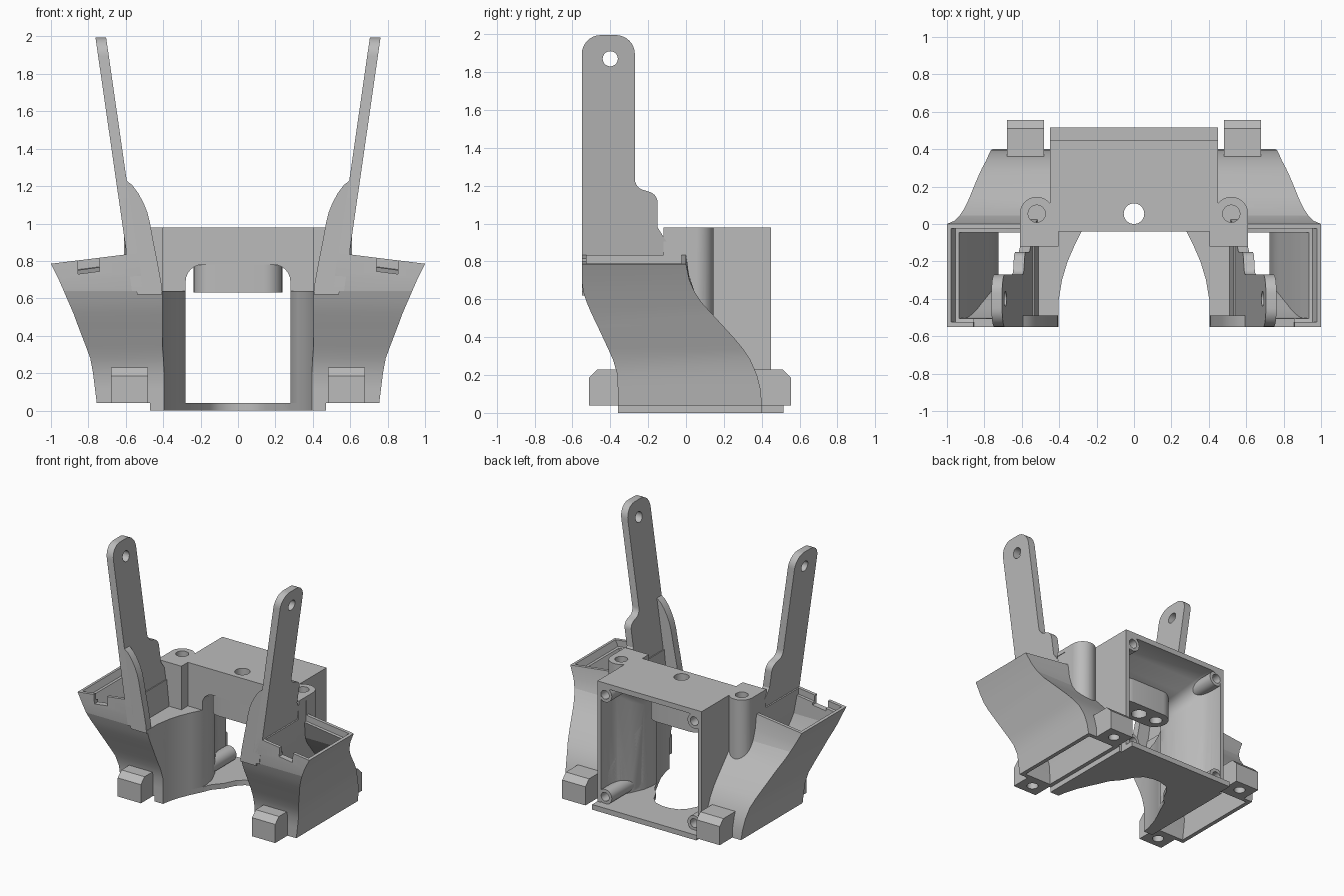
import bpy, bmesh, math
from mathutils import Matrix

if "Cube" in bpy.data.objects:
    bpy.data.objects.remove(bpy.data.objects["Cube"], do_unlink=True)

grey = bpy.data.materials.new("plain_grey")
grey.use_nodes = True
grey.diffuse_color = (0.5, 0.5, 0.5, 1)
grey.node_tree.nodes["Principled BSDF"].inputs["Base Color"].default_value = (0.5, 0.5, 0.5, 1)


def loft(name, rings):
    """Closed solid through rings of equal length."""
    bm = bmesh.new()
    loops = [[bm.verts.new(p) for p in ring] for ring in rings]
    n = len(loops[0])
    for a, b in zip(loops, loops[1:]):
        for i in range(n):
            j = (i + 1) % n
            bm.faces.new((a[i], a[j], b[j], b[i]))
    bm.faces.new(loops[0])
    bm.faces.new(loops[-1])
    bmesh.ops.recalc_face_normals(bm, faces=bm.faces)
    me = bpy.data.meshes.new(name)
    bm.to_mesh(me)
    bm.free()
    me.materials.append(grey)
    ob = bpy.data.objects.new(name, me)
    bpy.context.collection.objects.link(ob)
    return ob


def prism(name, pts, axis, lo, hi):
    """Extrude a 2D outline along an axis."""
    place = {"x": lambda u, v, w: (w, u, v), "y": lambda u, v, w: (u, w, v),
             "z": lambda u, v, w: (u, v, w)}[axis]
    return loft(name, [[place(u, v, w) for u, v in pts] for w in (lo, hi)])


def arc(cu, cv, r, a0, a1, n=8):
    return [(cu + r * math.cos(math.radians(a0 + (a1 - a0) * i / n)),
             cv + r * math.sin(math.radians(a0 + (a1 - a0) * i / n))) for i in range(n + 1)]


def cyl(name, cu, cv, r, axis, lo, hi):
    return prism(name, arc(cu, cv, r, 0, 360, 32)[:-1], axis, lo, hi)


def box(name, x0, x1, y0, y1, z0, z1):
    return prism(name, [(x0, y0), (x1, y0), (x1, y1), (x0, y1)], "z", z0, z1)


def cut(ob, *cutters):
    bpy.context.view_layer.objects.active = ob
    for c in cutters:
        c.hide_render = True
        m = ob.modifiers.new("cut", "BOOLEAN")
        m.operation, m.solver, m.object = "DIFFERENCE", "EXACT", c
        bpy.ops.object.modifier_apply(modifier=m.name)
    return ob


def mirrored(half):
    return half + [(-x, y) for x, y in reversed(half)]


# Passage cutters: front gap, arch in the base, flared inside of the housing
gap_side = [(0.405, -0.7), (0.405, -0.42), (0.385, -0.3), (0.355, -0.2), (0.32, -0.12), (0.28, -0.04)]
gap = prism("gap_cutter", mirrored(gap_side), "z", -0.1, 0.7)
arch = prism("arch_cutter", mirrored([(0.285, -0.05), (0.25, 0.03), (0.19, 0.1), (0.15, 0.18),
                                      (0.1, 0.23), (0.03, 0.25)]), "z", -0.1, 0.09)


def tunnel_ring(y, w, top, r=0.09):
    half = [(w, 0.035)] + arc(w - r, top - r, r, 0, 90, 6)
    return [(x, y, z) for x, z in mirrored(half)]


tunnel = loft("tunnel_cutter", [tunnel_ring(*t) for t in (
    (-0.1, 0.28, 0.78), (0.02, 0.28, 0.78), (0.1, 0.295, 0.79), (0.2, 0.34, 0.84),
    (0.29, 0.395, 0.91), (0.36, 0.42, 0.94), (0.47, 0.42, 0.94))])
slots = [cyl("slot_cutter", s * 0.275, 0.068, 0.035, "y", -0.1, 0.3) for s in (1, -1)]

# Duct cross sections: height, outer x, front y, back y
section = [(0.04, 0.755, -0.36, 0.4), (0.12, 0.765, -0.36, 0.395), (0.2, 0.775, -0.362, 0.375),
           (0.28, 0.79, -0.385, 0.34), (0.34, 0.812, -0.412, 0.3), (0.4, 0.835, -0.44, 0.25),
           (0.46, 0.858, -0.468, 0.195), (0.52, 0.88, -0.497, 0.14), (0.58, 0.906, -0.523, 0.085),
           (0.64, 0.932, -0.543, 0.045)]
upper = [(0.64, 0.932, -0.543, 0.045), (0.7, 0.958, -0.55, 0.018), (0.785, 1.0, -0.55, 0)]


def rect(z, xo, yf, yb, xi, tilt=0):
    return [(xo, yf, z), (xo, yb, z), (xi, yb, z + tilt), (xi, yf, z + tilt)]


def lean(z):
    return 0.51 + 0.144 * (z - 0.64)


bore_rings = [rect(-0.1, 0.72, -0.33, 0.37, 0.5)]
for z, xo, yf, yb in section:
    t = 0.03 + 0.02 * z
    bore_rings.append(rect(z, xo - t, yf + t, yb - t, 0.5 + 0.08 * z * z / 0.41))
bore_rings += [rect(0.74, 0.935, -0.505, -0.045, 0.605, 0.045), rect(0.741, 0.955, -0.525, -0.025, 0.605, 0.045),
               rect(0.9, 1.03, -0.525, -0.025, 0.605, 0.05)]
bore = loft("bore_cutter", bore_rings)
notch = loft("notch_cutter", [[(x, y, z) for x, z in
                               ((0.74, 0.745), (0.855, 0.73), (0.865, 0.9), (0.75, 0.9))] for y in (-0.6, -0.49)])

# Side parts, built on the left and mirrored
side = []
lower = loft("duct_lower", [rect(*s, 0.25) for s in section])
side.append(cut(lower, gap, tunnel, bore))
top = loft("duct_upper", [rect(*s, lean(s[0]), t) for s, t in zip(upper, (0, 0.02, 0.058))])
side.append(cut(top, bore, notch))

# Leaning arm with stepped back edge and eyelet
arm_outline = ([(-0.55, 0.64), (-0.1, 0.64), (-0.1, 0.9), (-0.15, 0.98)]
               + arc(-0.21, 1.11, 0.06, 0, 80, 6) + arc(-0.21, 1.235, 0.06, 260, 180, 6)
               + arc(-0.37, 1.895, 0.1, 0, 90) + arc(-0.45, 1.895, 0.1, 90, 180))
arm = loft("arm", [[(lean(z) + t, y, z) for y, z in arm_outline] for t in (0, 0.057)])
side.append(cut(arm, cyl("eyelet_cutter", -0.4, 1.87, 0.04, "x", 0.5, 0.9)))

# Curved gusset at the front of the arm
side.append(prism("gusset", [(0.54, 0.62), (0.405, 0.62), (0.41, 0.68), (0.43, 0.79), (0.452, 0.9), (0.47, 1.0),
                             (0.485, 1.06), (0.505, 1.11), (0.535, 1.165), (0.565, 1.205), (0.597, 1.23),
                             (0.61, 1.2)], "y", -0.55, -0.49))

# Screw pillar and the block joining it to the arm
screw = cyl("screw_cutter", 0.52, 0.055, 0.046, "z", 0.7, 1.1)
side.append(cut(box("pillar_block", 0.405, 0.61, -0.12, 0.055, 0.62, 0.98), screw, bore, tunnel))
side.append(cut(cyl("pillar", 0.52, 0.055, 0.09, "z", 0.4, 0.98), screw, bore))

# Chamfered mounting lugs, front and back
for name, s, end in (("front_lug", -1, 0.512), ("back_lug", 1, 0.555)):
    outline = [(s * y, z) for y, z in ((0.3, 0.04), (end, 0.04), (end, 0.185), (end - 0.045, 0.23), (0.3, 0.23))]
    lug = prism(name, outline, "x", 0.48, 0.68)
    hole = cyl("lug_cutter", 0.58, s * (end - 0.085), 0.04, "z", 0, 0.17)
    side.append(cut(lug, bore, hole))

# Corner screw posts inside the housing
post_holes = []
for name, z in (("lower_post", 0.092), ("upper_post", 0.888)):
    hole = cyl("post_cutter", 0.385, z, 0.034, "y", 0.25, 0.5)
    post_holes += [hole, cyl("post_cutter", -0.385, z, 0.034, "y", 0.25, 0.5)]
    side.append(cut(cyl(name, 0.385, z, 0.058, "y", 0.12, 0.448), hole))

# Central housing, hanging boss and base plate
top_hole = cyl("top_hole_cutter", 0, 0.055, 0.055, "z", 0.5, 1.1)
housing = cut(box("housing", -0.45, 0.45, -0.04, 0.45, 0.01, 0.98), tunnel, arch, top_hole, *slots, *post_holes)
boss = prism("hanging_boss", arc(0.14, 0.06, 0.098, -90, 90, 12) + arc(-0.14, 0.06, 0.098, 90, 270, 12),
             "z", 0.63, 0.93)
cut(boss, top_hole, *[cyl("boss_cutter", x, 0.06, 0.045, "z", 0.5, 0.85) for x in (-0.15, 0.15)])
base = prism("base_plate", mirrored([(0.47, -0.36), (0.47, 0.4), (0.45, 0.4), (0.45, 0.515)]), "z", 0, 0.04)
cut(base, gap, arch)

# Mirror the side parts
parts = [housing, boss, base]
for ob in side:
    me = ob.data.copy()
    me.transform(Matrix.Scale(-1, 4, (1, 0, 0)))
    me.flip_normals()
    twin = bpy.data.objects.new("right_" + ob.name, me)
    bpy.context.collection.objects.link(twin)
    ob.name = "left_" + ob.name
    parts += [ob, twin]

# Remove the cutters and shade
for ob in [o for o in bpy.data.objects if "_cutter" in o.name]:
    bpy.data.objects.remove(ob, do_unlink=True)
bpy.ops.object.select_all(action="DESELECT")
for ob in parts:
    ob.select_set(True)
bpy.context.view_layer.objects.active = housing
bpy.ops.object.shade_smooth_by_angle(angle=math.radians(30))
